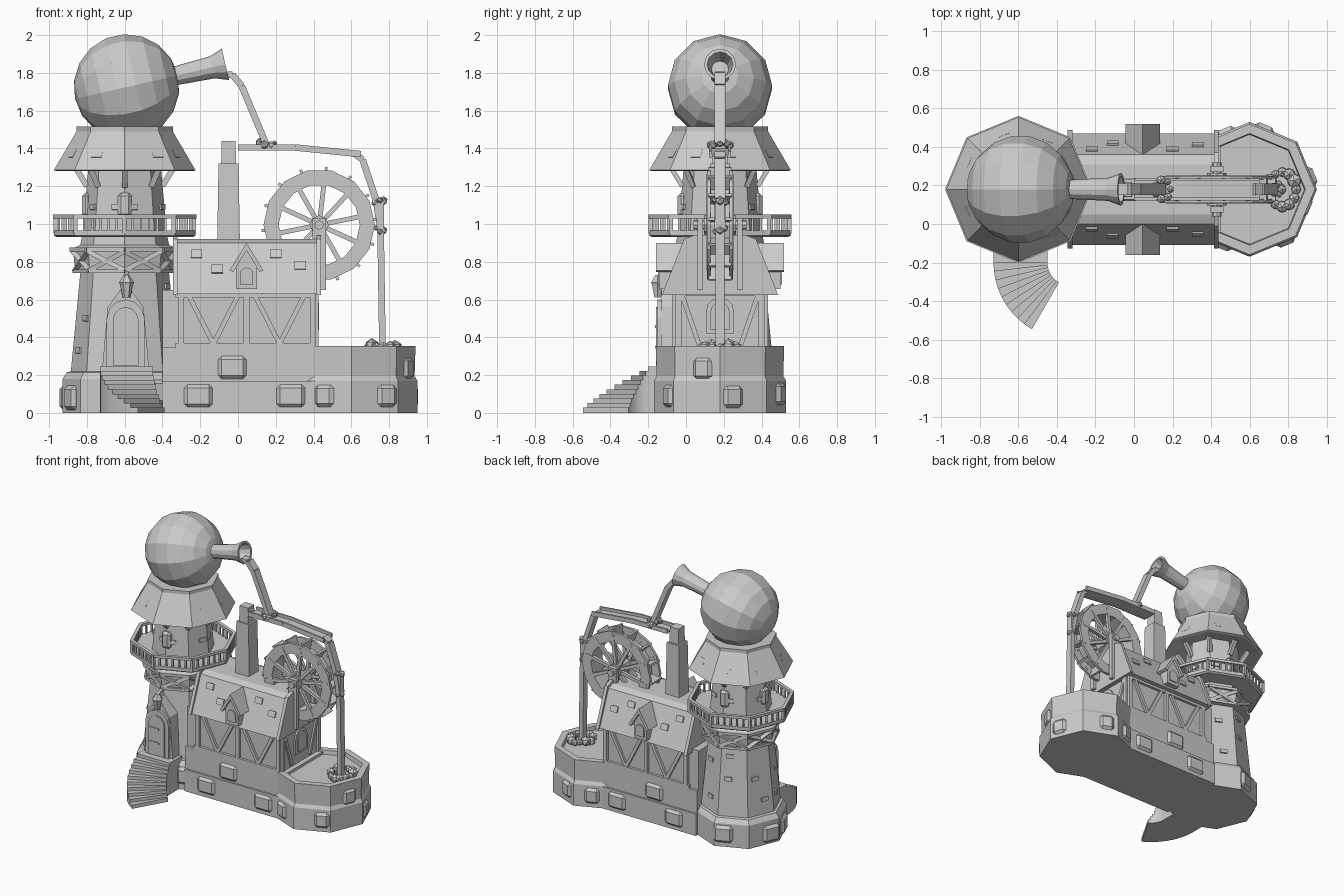
import bpy, bmesh, math, random
from math import sin, cos, pi, radians
from mathutils import Matrix, Vector

cube = bpy.data.objects.get("Cube")
if cube:
    bpy.data.objects.remove(cube, do_unlink=True)
random.seed(4)

grey = bpy.data.materials.new("plain grey")
grey.use_nodes = True
grey.diffuse_color = (.6, .6, .6, 1)
grey.node_tree.nodes["Principled BSDF"].inputs["Base Color"].default_value = (.6, .6, .6, 1)

T, R = Matrix.Translation, Matrix.Rotation
MID = .18                       # centre line of the whole building
TOWER, POND, WHEEL = Vector((-.6, MID, 0)), Vector((.6, MID, 0)), Vector((.43, MID, .995))


def finish(name, bm, mat=Matrix()):
    bmesh.ops.recalc_face_normals(bm, faces=bm.faces)
    me = bpy.data.meshes.new(name)
    bm.to_mesh(me)
    bm.free()
    me.materials.append(grey)
    ob = bpy.data.objects.new(name, me)
    ob.matrix_world = mat
    bpy.context.collection.objects.link(ob)
    return ob


def box(name, size, mat, bevel=0):
    bm = bmesh.new()
    bmesh.ops.create_cube(bm, size=1)
    bmesh.ops.scale(bm, vec=size, verts=bm.verts)
    if bevel:
        bmesh.ops.bevel(bm, geom=bm.edges[:], offset=bevel, segments=1, affect='EDGES')
    return finish(name, bm, mat)


def block(name, lo, hi):
    lo, hi = Vector(lo), Vector(hi)
    return box(name, hi - lo, T((lo + hi) / 2))


def beam(name, a, b, w, h):
    """Bar from a to b; w is the level width, h the depth across it."""
    a, b = Vector(a), Vector(b)
    z = (b - a).normalized()
    ref = Vector((0, 1, 0)) if abs(z.y) < .9 else Vector((1, 0, 0))
    x = ref.cross(z).normalized()
    rot = Matrix((x, z.cross(x), z)).transposed().to_4x4()
    return box(name, (h, w, (b - a).length), T((a + b) / 2) @ rot)


def lathe(name, rows, mat, n=8, closed=False):
    bm = bmesh.new()
    rings = [[bm.verts.new((r * cos(2 * pi * k / n), r * sin(2 * pi * k / n), z)) for k in range(n)]
             for r, z in rows]
    pairs = list(zip(rings, rings[1:])) + ([(rings[-1], rings[0])] if closed else [])
    for p, q in pairs:
        for k in range(n):
            j = (k + 1) % n
            bm.faces.new((p[k], p[j], q[j], q[k]))
    if not closed:
        bm.faces.new(rings[0])
        bm.faces.new(rings[-1])
    return finish(name, bm, mat)


def prism(name, pts, axis, lo, hi):
    place = {'x': lambda p, d: (d, p[0], p[1]), 'y': lambda p, d: (p[0], d, p[1]),
             'z': lambda p, d: (p[0], p[1], d)}[axis]
    bm = bmesh.new()
    a, b = [[bm.verts.new(place(p, d)) for p in pts] for d in (lo, hi)]
    for k in range(len(pts)):
        j = (k + 1) % len(pts)
        bm.faces.new((a[k], a[j], b[j], b[k]))
    bm.faces.new(a)
    bm.faces.new(b)
    return finish(name, bm)


def arch(c, w, lo, hi):
    """Outline of an arched opening, w is the half width."""
    return [(c - w, lo), (c + w, lo)] + [
        (c + w * cos(t * pi / 6), hi - w + w * sin(t * pi / 6)) for t in range(7)]


def on_face(name, centre, r, deg, off, z, size, tilt=0, bevel=0):
    """Box on a wall at distance r in direction deg; size is (depth, width, height)."""
    mat = T(centre) @ R(radians(deg), 4, 'Z') @ T((r, off, z)) @ R(-tilt, 4, 'Y')
    return box(name, size, mat, bevel)


def polar(deg, r, z):
    return TOWER + Vector((r * cos(radians(deg)), r * sin(radians(deg)), z))


# --- tower body, gallery and roof
lathe("tower_body", [(.33, 0), (.33, .18), (.305, .215), (.285, .22), (.235, .74), (.26, .74),
                     (.275, .87), (.235, .89), (.225, .94)], T(TOWER))
lathe("upper_tower", [(.225, .93), (.19, 1.32)], T(TOWER))
lathe("gallery_floor", [(.36, .93), (.375, .94), (.375, .965), (.36, .965)], T(TOWER))
lathe("tower_roof", [(.19, 1.32), (.36, 1.28), (.375, 1.285), (.255, 1.49), (.255, 1.515), (.2, 1.515)],
      T(TOWER))
for k in range(8):
    a, b = 45 * k, 45 * k + 45
    beam("gallery_rail", polar(a, .368, 1.04), polar(b, .368, 1.04), .025, .02)
    beam("band_brace", polar(a, .263, .755), polar(b, .275, .855), .025, .025)
    beam("band_brace", polar(b, .263, .755), polar(a, .275, .855), .025, .025)
    for z, r in ((.75, .265), (.865, .28)):
        beam("band_rail", polar(a, r, z), polar(b, r, z), .025, .02)
    beam("gallery_post", polar(a, .367, .95), polar(a, .367, 1.05), .022, .022)
    for i in range(1, 6):
        p = polar(a, .365, .96).lerp(polar(b, .365, .96), i / 6)
        beam("baluster", p, p + Vector((0, 0, .08)), .012, .012)
    beam("roof_bracket", polar(a, .2, 1.2), polar(a, .26, 1.3), .025, .03)
    # loose bricks and roof chips, one or two to each face
    face = a + 22.5
    for z in random.sample((.33, .42, .5, .6, .67), 2):
        if k not in (5, 6):
            r = (.285 - .096 * (z - .22)) * cos(pi / 8)
            on_face("tower_brick", TOWER, r, face, random.uniform(-.06, .06), z, (.02, .055, .03), .096)
    on_face("upper_brick", TOWER, .195, face, random.choice((-.04, .04)), 1.09, (.02, .06, .03), .09)
    on_face("roof_chip", TOWER, .293, face, random.uniform(-.08, .08), 1.37, (.015, .06, .045), .5)
for a in (90, 180, 270):
    on_face("upper_window", TOWER, .2, a, 0, 1.1, (.05, .075, .13), 0, .018)

# --- tilted globe with its spout
tilt = R(pi / 2 - .225, 4, 'Y')
bm = bmesh.new()
bmesh.ops.create_uvsphere(bm, u_segments=12, v_segments=9, radius=.28)
finish("globe", bm, T((-.59, MID, 1.725)) @ tilt)
lathe("spout", [(.05, 0), (.06, .2), (.085, .27), (.068, .27), (.045, .15)],
      T((-.33, MID, 1.785)) @ tilt, 12)

# --- doorway on the tower front
prism("door_porch", [(-.72, .22), (-.47, .22), (-.5, .56), (-.595, .69), (-.69, .56)], 'y', -.13, 0)
prism("door_frame", arch(-.595, .1, .24, .6), 'y', -.15, -.1)
prism("door_leaf", arch(-.595, .068, .25, .56), 'y', -.158, -.1)
for z in (.34, .45):
    block("door_hinge", (-.65, -.165, z), (-.57, -.15, z + .015))
lathe("lantern", [(.02, 0), (.035, .07), (.04, .08), (.015, .12)], T((-.59, -.15, .61)), 6)
beam("lantern_arm", (-.59, -.15, .72), (-.59, -.05, .75), .02, .02)

# --- curved stair and its landing
block("stair_landing", (-.73, -.2, 0), (-.45, -.05, .245))
for i in range(9):
    a, b = [radians(180 + 60 * (i + d) / 9) for d in (0, 1)]
    pts = [(-.33 + r * cos(t), -.2 + r * sin(t)) for r, t in ((.12, a), (.4, a), (.4, b), (.12, b))]
    prism("stair_step", pts, 'z', 0, .245 - .024 * (i + 1))

# --- stone platform and pool
block("house_plinth", (-.4, -.09, 0), (.6, MID * 2 + .09, .17))
block("house_platform", (-.4, -.075, 0), (.45, MID * 2 + .075, .345))
lathe("pool", [(.35, 0), (.35, .17), (.335, .195), (.34, .355), (.29, .355), (.285, .325)], T(POND))
stone = (.05, .14, .13)
for deg, off, z in ((202.5, 0, .08), (22.5, 0, .1), (292.5, .09, .11), (157.5, .06, .08), (112.5, -.06, .1)):
    on_face("tower_base_stone", TOWER, .302, deg, off, z, stone, 0, .02)
for deg, off, z in ((292.5, .07, .09), (247.5, -.02, .09), (337.5, .03, .235), (22.5, -.06, .085),
                    (67.5, .05, .1), (112.5, 0, .09)):
    on_face("pool_stone", POND, .322 if z < .2 else .308, deg, off, z, (.04, .11, .12), 0, .02)
for side in (-1, 1):
    for x, z in ((-.21, .09), (-.03, .24), (.28, .09)):
        y = MID + side * (.268 if z < .2 else .253)
        box("plinth_stone", (.15, .04, .12), T((x, y, z)), .018)

# --- timbered house
block("house_walls", (-.4, -.055, .33), (.41, MID * 2 + .055, .65))
half = [(-.11, .63), (0, .9), (.05, .92)]
profile = half + [(2 * MID - y, z) for y, z in reversed(half)]
prism("house_roof", profile, 'x', -.33, .425)
big = [(MID + (y - MID) * 1.06, z + (.02 if z > .7 else -.005)) for y, z in profile]
for x in (-.345, .415):
    prism("roof_end_trim", big, 'x', x, x + .025)
for side in (-1, 1):
    def wall(x, z, out=.24):
        return Vector((x, MID + side * out, z))
    for z in (.355, .625):
        beam("wall_rail", wall(-.33, z), wall(.41, z), .03, .03)
    for x in (-.3, .045, .395):
        beam("wall_post", wall(x, .34), wall(x, .64), .03, .03)
    for x in (-.13, .22):
        for d in (-.13, .13):
            beam("wall_brace", wall(x, .365), wall(x + d, .62), .025, .025)
    # end-wall timbers
    beam("end_post", (.41, MID + side * .22, .34), (.41, MID + side * .22, .64), .03, .03)
    beam("end_brace", (.41, MID + side * .11, .36), (.41, MID + side * .2, .62), .025, .025)
    # dormer with roof slabs and window
    ys = sorted((MID + side * .32, MID + side * .16))
    prism("dormer", [(-.01, .655), (.1, .655), (.1, .78), (.045, .86), (-.01, .78)], 'y', *ys)
    for d in (-1, 1):
        x = .045 + d * .09
        prism("dormer_roof", [(.045, .9), (x, .755), (x - d * .02, .745), (.045, .86)], 'y',
              *sorted((MID + side * .34, MID + side * .16)))
    prism("dormer_window", arch(.045, .035, .68, .77), 'y', *sorted((MID + side * .328, MID + side * .3)))
    for x, z in ((-.22, .84), (-.11, .76), (.2, .84), (.33, .78)):
        out = .29 - (z - .63) * .11 / .27
        box("roof_tile", (.06, .045, .02), T((x, MID + side * out, z)) @ R(-side * 1.18, 4, 'X'))
    # bearing posts of the wheel
    block("wheel_bearing", (.395, MID + side * .105 - .015, .65), (.465, MID + side * .105 + .015, 1.03))
beam("end_rail", (.41, -.05, .635), (.41, .41, .635), .03, .03)
prism("end_window_frame", arch(MID, .075, .42, .61), 'x', .4, .422)
prism("end_window", arch(MID, .05, .44, .585), 'x', .4, .43)

# --- chimney
lathe("chimney", [(.085, .9), (.075, 1.32), (.055, 1.32), (.053, 1.44)],
      T((-.05, MID, 0)) @ R(pi / 4, 4, 'Z'), 4)

# --- water wheel
upright = T(WHEEL) @ R(pi / 2, 4, 'X')
for s in (-1, 1):
    lo, hi = s * .05, s * .07
    lathe("wheel_rim", [(.215, lo), (.295, lo), (.295, hi), (.215, hi)], upright, 14, True)
    for k in range(10):
        d = Vector((cos(k * pi / 5 + .2), 0, sin(k * pi / 5 + .2)))
        c = WHEEL + Vector((0, s * .06, 0))
        beam("wheel_spoke", c, c + d * .27, .025, .025)
lathe("wheel_drum", [(.215, -.06), (.23, -.06), (.23, .06), (.215, .06)], upright, 14, True)
lathe("wheel_axle", [(.025, -.14), (.025, .14)], upright, 8)
lathe("wheel_hub", [(.05, -.085), (.05, .085)], upright, 8)
for k in range(14):
    d = Vector((cos(k * pi / 7 + .1), 0, sin(k * pi / 7 + .1)))
    beam("wheel_paddle", WHEEL + d * .22, WHEEL + d * .308, .12, .015)

# --- trough over the wheel
path = [Vector(p) for p in ((0, MID, 1.395), (.3, MID, 1.395), (.65, MID, 1.36))]
for a, b in zip(path, path[1:]):
    beam("trough_floor", a, b, .1, .012)
    for s in (-1, 1):
        o = Vector((0, s * .05, .01))
        beam("trough_side", a + o, b + o, .014, .034)

# --- falling water and splashes
for pts, w in ((((-.08, 1.79), (-.03, 1.79), (.02, 1.73), (.15, 1.42)), .06),
               (((.62, 1.37), (.66, 1.34), (.73, 1.13), (.755, .97)), .06),
               (((.755, 1.12), (.755, .97), (.765, .33)), .05)):
    pts = [Vector((x, MID, z)) for x, z in pts]
    for a, b in zip(pts, pts[1:]):
        beam("water_stream", a, b, w, .035)
for c, spread, count, size in (((.15, MID, 1.425), .05, 7, .024), ((.745, MID, 1.12), .03, 5, .022),
                               ((.75, MID, .97), .025, 4, .022), ((.77, MID, .35), .09, 12, .035)):
    for i in range(count):
        t = 2 * pi * i / count
        bm = bmesh.new()
        bmesh.ops.create_icosphere(bm, subdivisions=1, radius=size * random.uniform(.6, 1.2))
        off = Vector((cos(t) * spread * .8, sin(t) * spread, random.uniform(-.01, .01)))
        finish("splash", bm, T(Vector(c) + off) @ R(t, 4, 'Z'))
